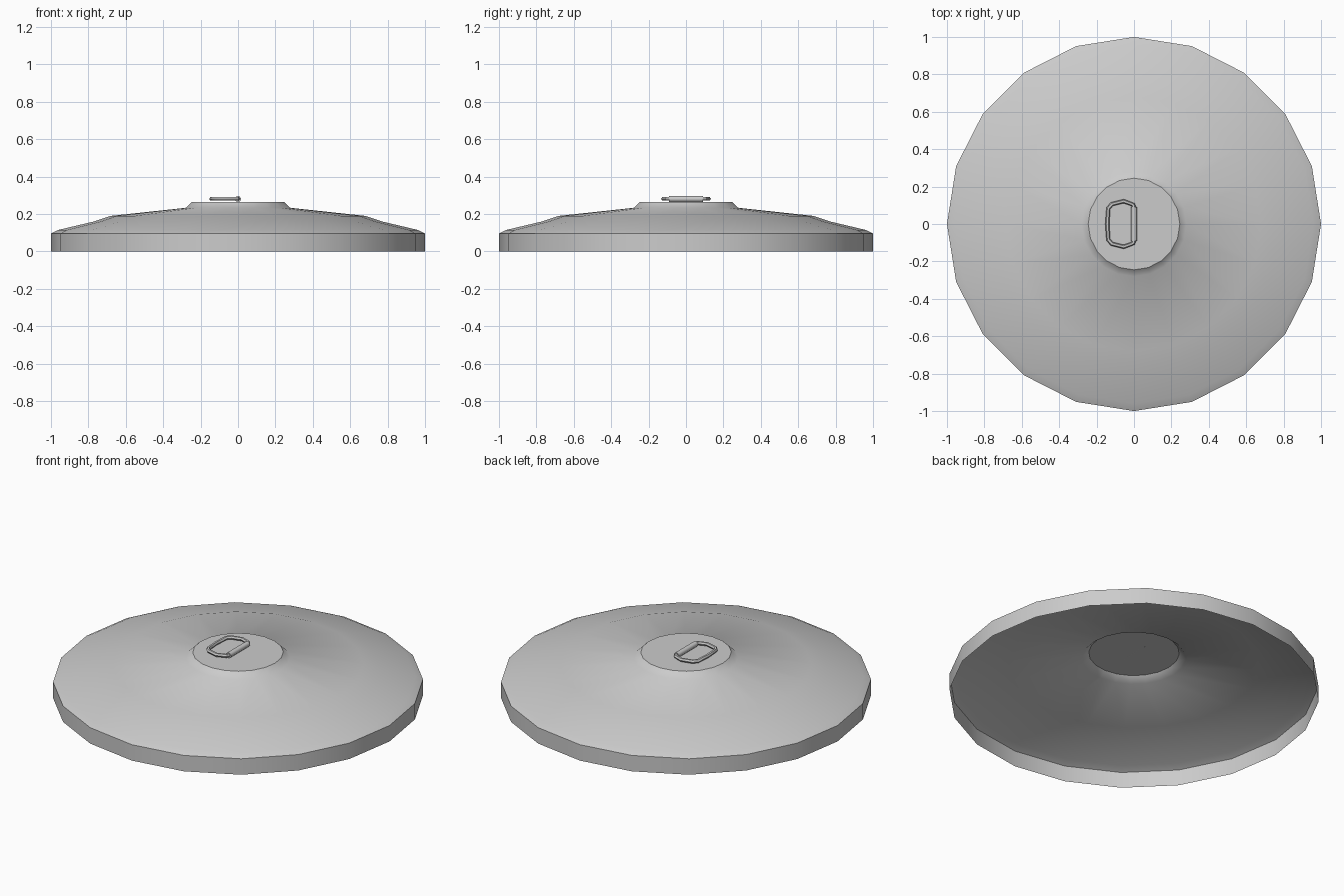
import bpy, bmesh
from math import cos, sin, pi, radians

if "Cube" in bpy.data.objects:
    bpy.data.objects.remove(bpy.data.objects["Cube"])


def finish(obj, angle):
    bpy.ops.object.select_all(action='DESELECT')
    obj.select_set(True)
    bpy.context.view_layer.objects.active = obj
    bpy.ops.object.shade_smooth_by_angle(angle=radians(angle))


def add_mesh(name, bm):
    mesh = bpy.data.meshes.new(name)
    bm.to_mesh(mesh)
    bm.free()
    obj = bpy.data.objects.new(name, mesh)
    bpy.context.collection.objects.link(obj)
    return obj


# lid shell: open below, twenty sides
profile = [(1.0, 0.0), (1.0, 0.095), (0.96, 0.115), (0.77, 0.16),
           (0.68, 0.19), (0.28, 0.233), (0.245, 0.265)]
SIDES = 20
bm = bmesh.new()
rings = [[bm.verts.new((r * cos(2 * pi * i / SIDES), r * sin(2 * pi * i / SIDES), z))
          for i in range(SIDES)] for r, z in profile]
for low, high in zip(rings, rings[1:]):
    for i in range(SIDES):
        j = (i + 1) % SIDES
        bm.faces.new((low[i], low[j], high[j], high[i]))
bm.faces.new(rings[-1])
finish(add_mesh("lid", bm), 40)

# D-shaped pull ring, mirrored in y
half = [(0.0, 0.085), (-0.004, 0.103), (-0.055, 0.122), (-0.118, 0.106), (-0.137, 0.085), (-0.143, 0.0)]
path = half + [(x, -y) for x, y in reversed(half[:-1])]
curve = bpy.data.curves.new("pull_ring", 'CURVE')
curve.dimensions = '3D'
curve.bevel_depth = 0.011
curve.bevel_resolution = 1
spline = curve.splines.new('POLY')
spline.points.add(len(path) - 1)
for p, (x, y) in zip(spline.points, path):
    p.co = (x, y, 0.281, 1)
ring = bpy.data.objects.new("pull_ring", curve)
bpy.context.collection.objects.link(ring)
bpy.ops.object.select_all(action='DESELECT')
ring.select_set(True)
bpy.context.view_layer.objects.active = ring
bpy.ops.object.convert(target='MESH')
finish(bpy.context.object, 40)

# hinge sleeve holding the ring
bpy.ops.mesh.primitive_cylinder_add(vertices=10, radius=0.016, depth=0.18,
                                    location=(0.0, 0, 0.28), rotation=(pi / 2, 0, 0))
sleeve = bpy.context.object
sleeve.name = "hinge_sleeve"
finish(sleeve, 40)
